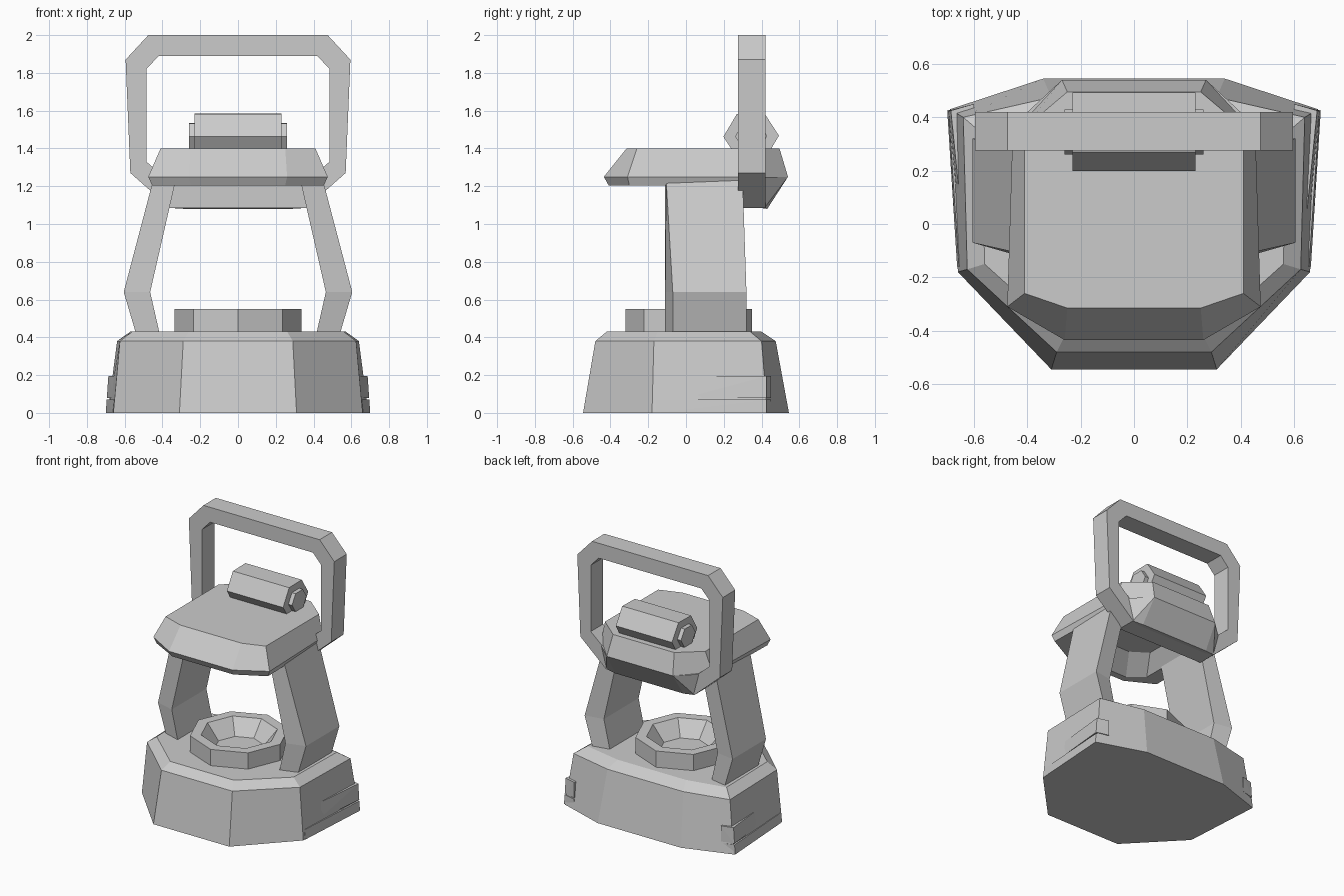
import bpy, bmesh, math

if "Cube" in bpy.data.objects:
    bpy.data.objects.remove(bpy.data.objects["Cube"])


def finish(name, bm):
    bmesh.ops.recalc_face_normals(bm, faces=bm.faces)
    me = bpy.data.meshes.new(name)
    bm.to_mesh(me)
    bm.free()
    ob = bpy.data.objects.new(name, me)
    bpy.context.collection.objects.link(ob)
    return ob


def loft(name, rings, closed=False):
    """Skin a stack of rings; cap the ends, or join last to first."""
    bm = bmesh.new()
    rows = [[bm.verts.new(p) for p in r] for r in rings]
    n = len(rows[0])
    pairs = list(zip(rows, rows[1:])) + ([(rows[-1], rows[0])] if closed else [])
    for a, b in pairs:
        for i in range(n):
            j = (i + 1) % n
            bm.faces.new((a[i], a[j], b[j], b[i]))
    if not closed:
        bm.faces.new(rows[0])
        bm.faces.new(rows[-1])
    return finish(name, bm)


def hull(name, pts):
    bm = bmesh.new()
    for p in pts:
        bm.verts.new(p)
    bmesh.ops.convex_hull(bm, input=bm.verts)
    bmesh.ops.dissolve_limit(bm, angle_limit=0.01, verts=bm.verts, edges=bm.edges)
    return finish(name, bm)


def mirrored(half):
    """Complete a right-hand half outline, given front to back."""
    return half + [(-x, y) for x, y in reversed(half)]


def level(half, z):
    return [(x, y, z) for x, y in mirrored(half)]


def regular(n, r, z, cy):
    return [(r * math.sin(math.tau * i / n), cy - r * math.cos(math.tau * i / n), z)
            for i in range(n)]


# Base with a bevelled top
loft("base", [
    level([(.31, -.545), (.66, -.18), (.69, .43), (.34, .545)], 0),
    level([(.29, -.48), (.625, -.17), (.64, .40), (.31, .475)], .38),
    level([(.26, -.42), (.56, -.15), (.57, .34), (.28, .40)], .43)])

# Thin wedge plates low on both sides of the base
for side, s in (("right", 1), ("left", -1)):
    for part, y0, z0, z1 in (("lower", -.16, 0, .07), ("upper", 0, .08, .195)):
        hull(f"{side}_{part}_side_plate", [
            (s * x, y, z) for z in (z0, z1) for x, y in
            ((.663 - z * .1, y0), (.70 - z * .07, .425), (.60, .45), (.60, y0))])

# Octagonal bowl
loft("bowl", [regular(8, r, z, .015) for r, z in
              ((.335, .42), (.335, .55), (.26, .55), (.17, .44))])

# Bent legs: outer x, inner x, outer front y, z
for side, s in (("right", 1), ("left", -1)):
    loft(side + "_leg", [
        [(s * xi, -.11, z), (s * xo, yf, z), (s * xo, yb, z), (s * xi, .295, z)]
        for xo, xi, yf, yb, z in (
            (.54, .415, -.07, .32, .42),
            (.605, .465, -.07, .32, .64),
            (.45, .33, -.105, .30, 1.23))])

# Roof slab with a recessed underside
loft("roof", [
    level([(.14, -.22), (.26, -.14), (.26, .16), (.22, .22)], 1.31),
    level([(.23, -.36), (.34, -.27), (.34, .26), (.28, .28)], 1.205),
    level([(.25, -.41), (.455, -.30), (.44, .33), (.26, .50)], 1.205),
    level([(.26, -.435), (.475, -.31), (.455, .34), (.27, .54)], 1.25),
    level([(.25, -.315), (.41, -.26), (.41, .36), (.25, .495)], 1.40)])

# Tapered block under the back of the roof
hull("roof_back_block", [(s * x, y, z) for s in (1, -1) for x, y, z in (
    (.27, .54, 1.25), (.41, .41, 1.25), (.45, .29, 1.25),
    (.36, .29, 1.10), (.36, .415, 1.085), (.28, .43, 1.08))])

# Carrying handle: a closed chamfered frame
outer = mirrored([(.36, 1.085), (.57, 1.27), (.595, 1.87), (.475, 2.0)])
inner = mirrored([(.38, 1.24), (.485, 1.33), (.485, 1.82), (.42, 1.89)])
loft("handle", [[(x, y, z) for x, z in o] for o, y in (
    (outer, .275), (outer, .42), (inner, .42), (inner, .275))], closed=True)


# Hexagonal roller on top with smaller end caps
def hex_bar(name, half_len, r):
    loft(name, [[(x, .345 + r * math.cos(math.tau * i / 6 + .02),
                  1.465 + r * .93 * math.sin(math.tau * i / 6 + .02)) for i in range(6)]
                for x in (-half_len, half_len)])


hex_bar("roller", .23, .147)
hex_bar("roller_end_caps", .26, .085)
